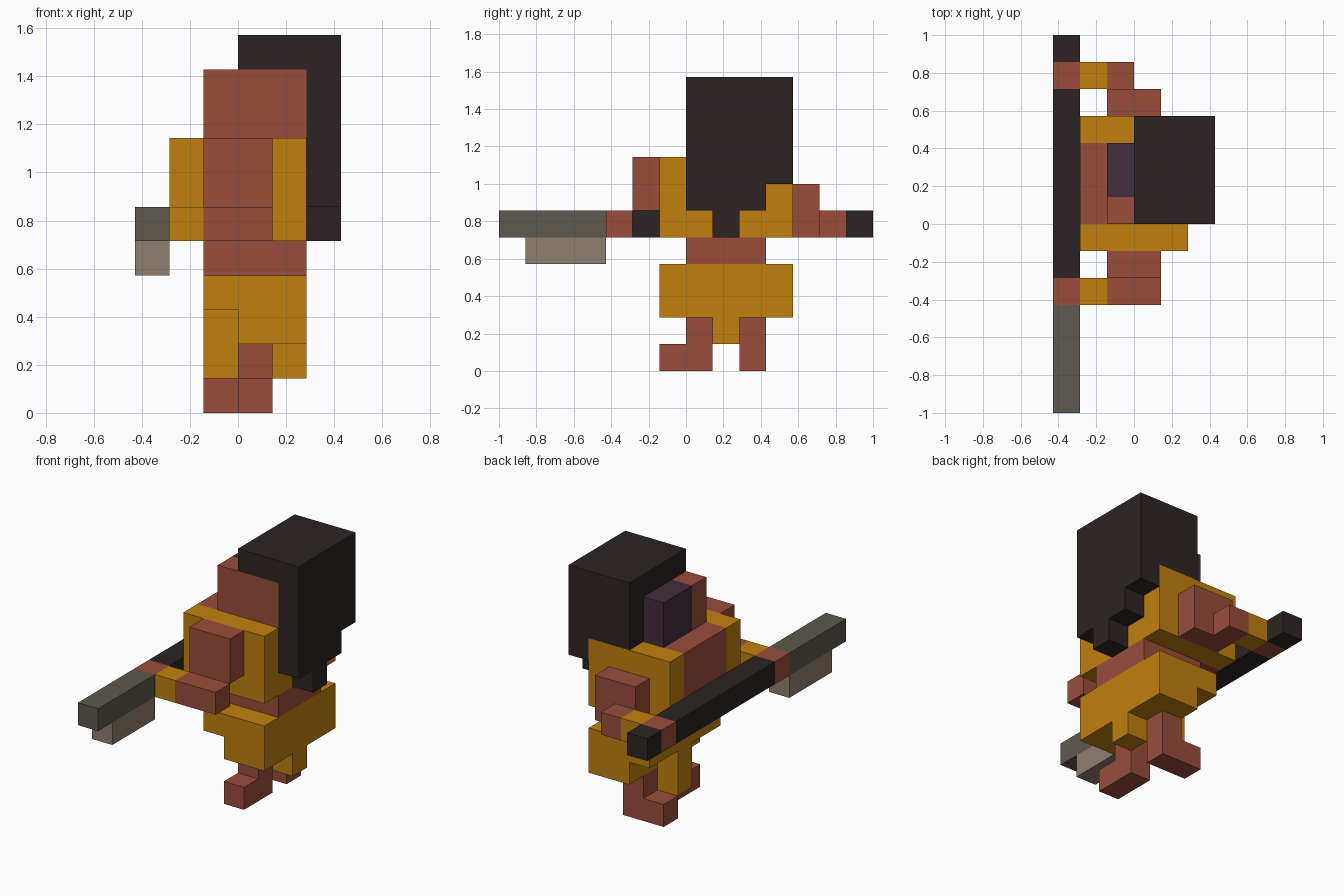
import bpy, bmesh
from mathutils import Vector

if "Cube" in bpy.data.objects:
    bpy.data.objects.remove(bpy.data.objects["Cube"], do_unlink=True)

U = 1 / 7  # edge of one block


def linear(c):
    c /= 255
    return c / 12.92 if c <= 0.04045 else ((c + 0.055) / 1.055) ** 2.4


def material(name, r, g, b):
    col = (linear(r), linear(g), linear(b), 1)
    m = bpy.data.materials.new(name)
    m.use_nodes = True
    m.diffuse_color = col
    bsdf = m.node_tree.nodes["Principled BSDF"]
    bsdf.inputs["Base Color"].default_value = col
    bsdf.inputs["Roughness"].default_value = 0.9
    return m


skin = material("red brown skin", 154, 77, 59)
cloth = material("ochre cloth", 193, 128, 13)
dark = material("near black", 45, 36, 35)
purple = material("dark purple", 66, 46, 61)
steel = material("dark grey metal", 94, 88, 78)
edge = material("pale grey metal", 143, 126, 112)


def part(name, mat, *boxes):
    """One object from boxes given as (x0, x1, y0, y1, z0, z1) in blocks."""
    bm = bmesh.new()
    for x0, x1, y0, y1, z0, z1 in boxes:
        lo, hi = Vector((x0, y0, z0)), Vector((x1, y1, z1))
        cube = bmesh.ops.create_cube(bm, size=1)
        for v in cube["verts"]:
            v.co = ((lo + hi) / 2 + v.co * (hi - lo)) * U
    mesh = bpy.data.meshes.new(name)
    bm.to_mesh(mesh)
    bm.free()
    mesh.materials.append(mat)
    obj = bpy.data.objects.new(name, mesh)
    bpy.context.collection.objects.link(obj)
    return obj


# Legs with feet turned outwards
part("stepping_leg", skin, (0, 1, 0, 1, 0, 2), (0, 1, -1, 0, 0, 1))
part("standing_leg", skin, (0, 1, 2, 3, 0, 2), (-1, 0, 2, 3, 0, 1))

# Skirt with hanging flaps
part("skirt", cloth, (-1, 2, -1, 4, 3, 4), (0, 2, -1, 4, 2, 3))
part("loincloth_flap", cloth, (-1, 0, 1, 2, 1, 3))
part("rear_flap", cloth, (1, 2, 1, 2, 1, 2))

# Body and open vest
part("waist", skin, (-1, 2, 0, 3, 4, 5))
part("chest", skin, (-2, 1, 0, 3, 5, 8))
part("vest", cloth, (-2, 2, -1, 0, 5, 8), (-2, 2, 3, 4, 5, 8), (1, 2, 0, 3, 5, 8))

# Head, face and hair
part("head", skin, (-1, 2, 0, 1, 8, 10), (0, 2, 1, 3, 8, 10))
part("face_mask", purple, (-1, 0, 1, 3, 8, 10))
part("hair", dark,
     (0, 3, 0, 4, 10, 11),   # crown
     (2, 3, 0, 4, 7, 10),    # back
     (0, 2, 3, 4, 8, 10),    # side
     (2, 3, 0, 3, 6, 7),     # lower back
     (2, 3, 1, 2, 5, 6))     # tip

# Arms, cuffs and hands
part("forward_arm", skin, (-1, 1, -2, -1, 6, 8), (-1, 1, -3, -2, 5, 6))
part("rear_arm", skin, (-1, 1, 4, 5, 5, 7), (-1, 0, 5, 6, 5, 6))
for label, y in (("forward", -3), ("rear", 5)):
    part(label + "_cuff", cloth, (-2, -1, y, y + 1, 5, 6))
    part(label + "_hand", skin, (-3, -2, y, y + 1, 5, 6))

# Long-handled weapon
part("weapon_handle", dark, (-3, -2, -2, 5, 5, 6), (-3, -2, 6, 7, 5, 6))
part("weapon_blade", steel, (-3, -2, -7, -3, 5, 6))
part("weapon_cutting_edge", edge, (-3, -2, -6, -3, 4, 5))
